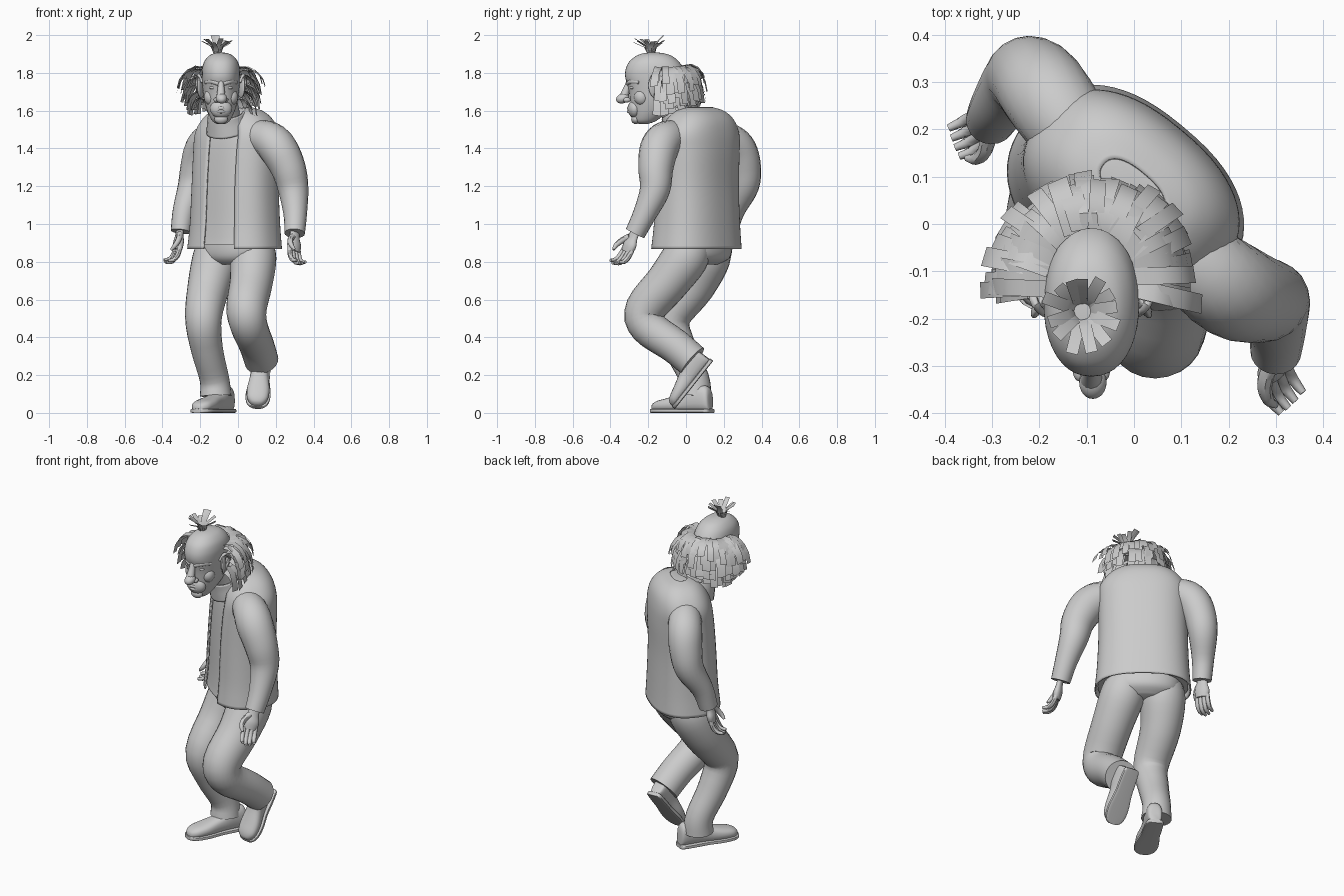
import bpy, bmesh, math, random
from mathutils import Vector as V

if "Cube" in bpy.data.objects:
    bpy.data.objects.remove(bpy.data.objects["Cube"])
random.seed(4)
X, Y, Z = V((1, 0, 0)), V((0, 1, 0)), V((0, 0, 1))
YAW = math.radians(-40)                                  # the body is turned, the head looks ahead
U = V((math.cos(YAW), math.sin(YAW), 0))                 # shoulder axis
B = V((-math.sin(YAW), math.cos(YAW), 0))                # towards the back


def finish(name, bm, solid=0):
    bmesh.ops.recalc_face_normals(bm, faces=bm.faces)
    me = bpy.data.meshes.new(name)
    bm.to_mesh(me)
    bm.free()
    ob = bpy.data.objects.new(name, me)
    bpy.context.collection.objects.link(ob)
    bpy.ops.object.select_all(action='DESELECT')
    ob.select_set(True)
    bpy.context.view_layer.objects.active = ob
    bpy.ops.object.shade_smooth_by_angle(angle=math.radians(45))
    if solid:
        m = ob.modifiers.new("thickness", 'SOLIDIFY')
        m.thickness, m.offset = solid, 0
    return ob


def smooth(keys, k=4):
    """Catmull-Rom interpolation of equal-length tuples."""
    out = []
    for i in range(len(keys) - 1):
        p = [keys[max(0, min(len(keys) - 1, i + j))] for j in (-1, 0, 1, 2)]
        for s in range(k):
            t = s / k
            out.append(tuple(.5 * (2 * b + (c - a) * t + (2 * a - 5 * b + 4 * c - d) * t * t
                                   + (3 * b - a - 3 * c + d) * t ** 3) for a, b, c, d in zip(*p)))
    return out + [tuple(keys[-1])]


def ring(c, u, v, ru, rv, p=2, n=28, a0=0, a1=2 * math.pi):
    steps = n if a1 - a0 > 6.28 else n - 1
    pts = []
    for i in range(n):
        a = a0 + (a1 - a0) * i / steps
        x, y = math.cos(a), math.sin(a)
        pts.append(c + u * ru * math.copysign(abs(x) ** (2 / p), x) + v * rv * math.copysign(abs(y) ** (2 / p), y))
    return pts


def loft(name, rings, closed=True, caps=True, solid=0):
    bm = bmesh.new()
    rows = [[bm.verts.new(p) for p in r] for r in rings]
    n = len(rows[0])
    for a, b in zip(rows, rows[1:]):
        for i in range(n if closed else n - 1):
            j = (i + 1) % n
            bm.faces.new((a[i], a[j], b[j], b[i]))
    if caps:
        bm.faces.new(rows[0])
        bm.faces.new(rows[-1])
    return finish(name, bm, solid)


def tube(name, keys, n=20, k=4, flat=1, ref=None, caps=True, solid=0):
    """Keys are (x, y, z, radius)."""
    pts = smooth(keys, k)
    c = [V(p[:3]) for p in pts]
    whole = (c[-1] - c[0]).normalized()
    ref = ref or (Z if abs(whole.x) > .7 else X)
    rings = []
    for i, p in enumerate(pts):
        t = (c[min(i + 1, len(c) - 1)] - c[max(i - 1, 0)]).normalized()
        v = t.cross(ref).normalized()
        rings.append(ring(c[i], v.cross(t), v, p[3], p[3] * flat, n=n))
    return loft(name, rings, caps=caps, solid=solid)


def ball(name, loc, size, rot=(0, 0, 0)):
    bpy.ops.mesh.primitive_uv_sphere_add(segments=24, ring_count=14, location=loc, rotation=rot)
    ob = bpy.context.object
    ob.name, ob.scale = name, size
    bpy.ops.object.shade_smooth()


# torso: jacket shell open at the front over a closed shirt; keys z, cx, cy, half width, half depth
body = smooth([(.87, -.018, .055, .262, .19), (1.0, -.016, .058, .25, .18), (1.2, -.015, .06, .242, .172),
               (1.38, -.008, .066, .242, .168), (1.48, -.004, .07, .24, .158), (1.55, -.003, .075, .2, .135),
               (1.595, -.003, .075, .145, .095), (1.615, -.003, .075, .08, .04)], 5)
loft("jacket", [ring(V((x, y, z + .012 * math.sin(9 * x) * (z < .9))), U, B, a, b, 2.4, 56,
                     -math.pi / 2 + math.radians(28), 1.5 * math.pi - math.radians(9))
                for z, x, y, a, b in body], closed=False, caps=False, solid=.008)
loft("shirt", [ring(V((x, y, max(z, .895) - .004)), U, B, a * .95, b * .95, 2.4, 40)
               for z, x, y, a, b in body])
tube("collar", [(-.045, .0, 1.5, .12), (-.055, -.02, 1.55, .105), (-.06, -.04, 1.595, .092)], caps=False, solid=.01)
tube("neck", [(-.045, -.005, 1.48, .08), (-.065, -.05, 1.58, .075), (-.085, -.11, 1.68, .075)])

# sleeves
tube("sleeve_right", [(.09, -.05, 1.465, .085), (.165, -.11, 1.445, .099), (.218, -.145, 1.39, .102),
                      (.268, -.16, 1.29, .092), (.293, -.165, 1.18, .08), (.303, -.22, 1.05, .062), (.3, -.27, .95, .054)])
tube("sleeve_left", [(-.1, .15, 1.47, .08), (-.155, .23, 1.44, .092), (-.19, .28, 1.39, .095), (-.215, .307, 1.3, .09),
                     (-.238, .305, 1.2, .081), (-.285, .25, 1.07, .061), (-.303, .22, .96, .053)])


def hand(side, wrist, along, thumb):
    """Palm, four curled fingers and a thumb; along points down the hand."""
    w, d = V(wrist), V(along).normalized()
    t = V(thumb)
    t = (t - d * t.dot(d)).normalized()
    c = d.cross(t) * (1 if side == "left" else -1)       # palm side
    P = lambda a, b, e, r: (*(w + d * a + t * b + c * e), r)
    tube("palm_" + side, [P(-.03, 0, 0, .03), P(.02, 0, 0, .033), P(.06, 0, 0, .045), P(.1, 0, 0, .038)],
         14, flat=.55, ref=t)
    for i in range(4):
        s, l = .031 - .021 * i, (.9, 1, .95, .8)[i]
        tube(f"finger_{side}_{i}", [P(.085, s, 0, .0125), P(.09 + .045 * l, s * 1.05, .008, .013),
             P(.09 + .08 * l, s * 1.05, .028, .012), P(.09 + .092 * l, s, .06, .008)], 8, 3)
    tube("thumb_" + side, [P(.02, .02, .005, .017), P(.055, .048, .02, .016), P(.09, .056, .04, .013),
                           P(.115, .045, .055, .007)], 8, 3)


hand("right", (.3, -.275, .945), (-.04, -.36, -.9), (-.7, -.7, 0))
hand("left", (-.308, .215, .965), (-.1, -.12, -.95), (.35, -.9, 0))

# trousers
loft("trouser_seat", [ring(V((x, y, z)), U, B, a, b, 2.2, 32) for z, x, y, a, b in smooth(
    [(.98, -.012, .06, .2, .14), (.88, -.012, .06, .21, .152), (.82, -.014, .06, .19, .142), (.785, -.018, .055, .13, .1)])])
tube("trouser_leg_right", [(.07, .03, .9, .11), (.08, -.005, .82, .123), (.07, -.1, .69, .114), (.045, -.215, .55, .107),
                           (.06, -.2, .455, .098), (.1, -.06, .355, .092), (.125, .035, .275, .09)], 24)
tube("trouser_leg_left", [(-.09, .12, .9, .11), (-.115, .11, .82, .125), (-.155, .04, .67, .112), (-.183, -.075, .5, .097),
                          (-.165, -.03, .34, .085), (-.125, .045, .18, .078), (-.118, .05, .09, .084)], 24)


def shoe(side, heel, toe, up):
    h, d = V(heel), V(toe) - V(heel)
    L = d.length
    d.normalize()
    up = V(up)
    up = (up - d * up.dot(d)).normalized()
    s = d.cross(up)
    prof = smooth([(0, .022, .06), (.04, .04, .13), (.25, .046, .14), (.45, .048, .1), (.7, .06, .075),
                   (.88, .055, .06), (.97, .035, .045), (1, .015, .03)])   # position, half width, height
    loft("shoe_" + side, [ring(h + d * L * p + up * (ht / 2 + .006), s, up, w, ht / 2, 2.5, 20) for p, w, ht in prof])
    loft("sole_" + side, [ring(h + d * (L * (p * 1.03 - .015)) + up * .011, s, up, w + .006, .011, 6, 20)
                          for p, w, ht in prof])


shoe("left", (-.045, .13, 0), (-.215, -.175, 0), Z)
shoe("right", (.125, .14, .27), (.1, -.055, .025), (0, -.78, .62))

# head: keys z, front y, back y, half width
HX = -.09
loft("head", [ring(V((HX, (f + b) / 2, z)), X, Y, w, (b - f) / 2, 2.2, 40) for z, f, b, w in smooth(
    [(1.53, -.25, -.2, .022), (1.545, -.27, -.16, .045), (1.58, -.28, -.11, .065), (1.62, -.291, -.05, .08),
     (1.66, -.296, -.02, .09), (1.7, -.302, -.005, .095), (1.74, -.311, 0, .099), (1.78, -.322, 0, .101),
     (1.82, -.319, -.012, .1), (1.86, -.3, -.038, .089), (1.89, -.263, -.075, .064), (1.904, -.225, -.12, .034),
     (1.908, -.19, -.155, .006)])])
ball("nose_tip", (HX + .003, -.335, 1.665), (.029, .036, .026), (.35, 0, 0))
tube("nose_bridge", [(HX, -.298, 1.765, .014), (HX, -.312, 1.72, .018), (HX, -.328, 1.675, .024)], 12)
ball("muzzle", (HX, -.27, 1.61), (.058, .038, .05))
ball("chin", (HX, -.266, 1.555), (.036, .024, .026))
for k, z in (("upper", 1.613), ("lower", 1.596)):
    tube(k + "_lip", [(HX - .038, -.285, z - .006, .004), (HX, -.303, z, .01), (HX + .038, -.285, z - .006, .004)], 10)
for s, n in ((-1, "left"), (1, "right")):
    ball("nostril_" + n, (HX + s * .024, -.313, 1.657), (.015, .02, .014))
    ball("eye_" + n, (HX + s * .041, -.283, 1.722), (.02, .014, .01))
    ball("cheek_" + n, (HX + s * .052, -.235, 1.672), (.038, .04, .045))
    tube("brow_" + n, [(HX + s * .012, -.306, 1.742, .012), (HX + s * .045, -.291, 1.754, .014),
                       (HX + s * .08, -.245, 1.75, .01)], 10)
    ball("ear_" + n, (HX + s * .108, -.165, 1.725), (.013, .037, .06), (.15, 0, s * .45))
    tube("ear_rim_" + n, [(HX + s * .1, -.19, 1.75, .007), (HX + s * .118, -.17, 1.787, .009),
         (HX + s * .128, -.135, 1.75, .009), (HX + s * .112, -.16, 1.68, .009)], 8, ref=X)


def strips(name, locks):
    """Flat hair ribbons; each lock is (points, side vector, half width)."""
    bm = bmesh.new()
    for pts, s, w in locks:
        rows = [(bm.verts.new(p - s * w), bm.verts.new(p + s * w)) for p in pts]
        for a, b in zip(rows, rows[1:]):
            bm.faces.new((a[0], a[1], b[1], b[0]))
    finish(name, bm)


# hair around the sides and back, in drooping layers
locks = []
for z0, reach, drop, count in ((1.83, .09, .08, 22), (1.815, .1, .11, 22), (1.78, .095, .12, 22),
                               (1.74, .085, .11, 22), (1.7, .07, .1, 20), (1.67, .05, .07, 18)):
    for i in range(count):
        a = math.radians(-2 + 184 * (i + random.uniform(-.3, .3)) / (count - 1))
        side_k = abs(math.cos(a))
        out = V((math.cos(a), math.sin(a), 0))
        r = reach * random.uniform(.85, 1.15) * (1 + .2 * side_k)
        dz = drop * random.uniform(.7, 1.2)
        root = V((HX + .094 * math.cos(a), -.13 + .12 * math.sin(a), z0 - .015 * side_k))
        skew = V((-out.y, out.x, 0)) * random.uniform(-.025, .025)
        pts = [root + out * r * f + skew * f + Z * (.1 * r - dz * g)
               for f, g in ((0, 0), (.4, -.08), (.75, .15), (.97, .55), (1.06, 1))]
        locks.append((pts, V((-out.y, out.x, random.uniform(-.25, .25))).normalized(), random.uniform(.016, .025)))
strips("back_hair", locks)

# tuft on the crown
locks = []
for i in range(13):
    a = 2 * math.pi * i / 13 + random.uniform(-.15, .15)
    out = V((math.cos(a), math.sin(a), 0))
    h, r = random.uniform(.06, .085), random.uniform(.05, .08)
    if i in (3, 4):
        h, r = .1, .055
    root = V((-.11, -.185, 1.897)) + out * .014
    locks.append(([root, root + out * r * .25 + Z * h * .6, root + out * r + Z * h],
                  V((-out.y, out.x, 0)), .013))
strips("crown_tuft", locks)
